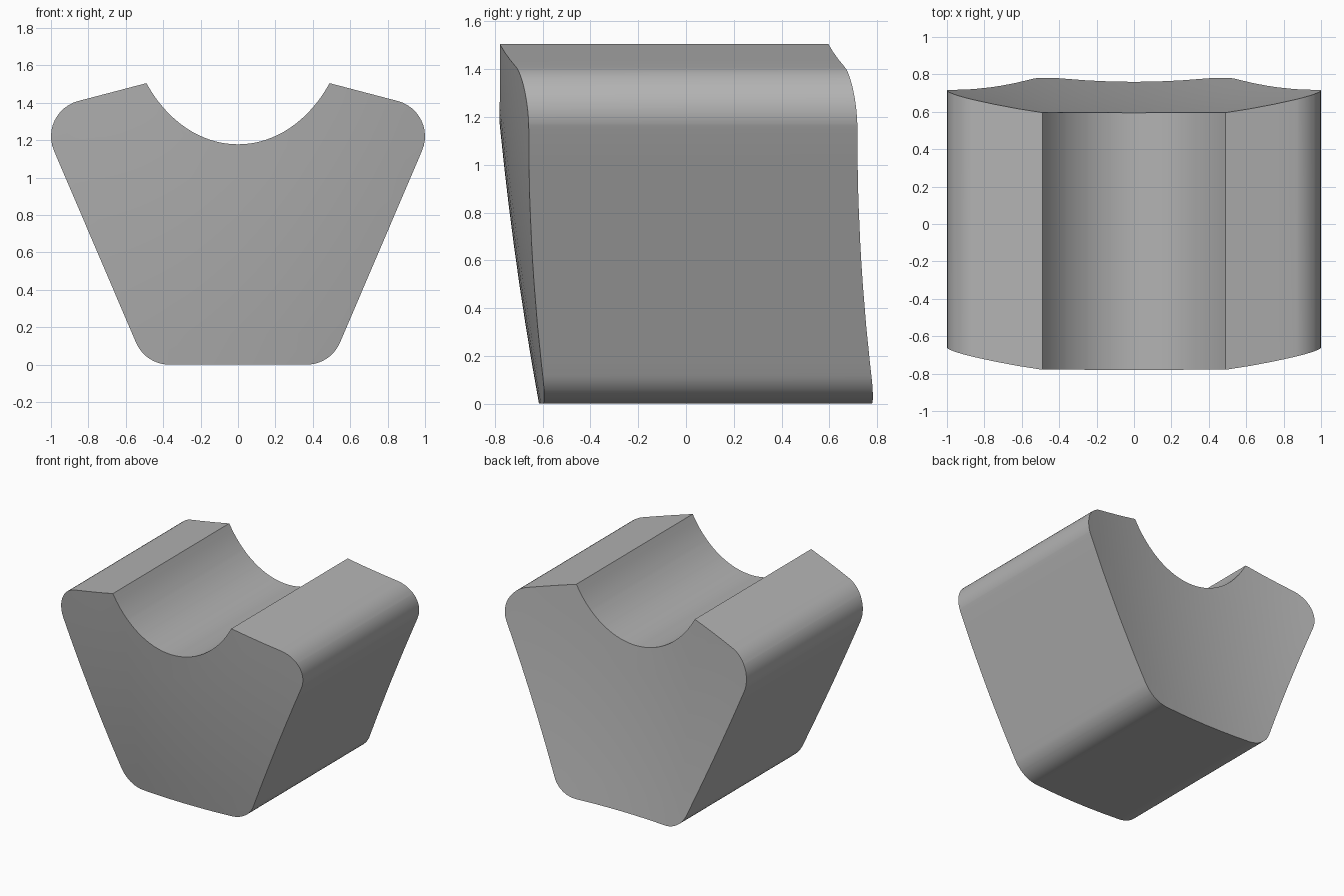
import bpy, bmesh, math
from mathutils import Vector

cube = bpy.data.objects.get("Cube")
if cube:
    bpy.data.objects.remove(cube)

DEPTH = 1.375


def fillet(a, corner, b, radius, steps=12):
    """Points of a round between the lines corner-a and corner-b."""
    a, c, b = Vector(a), Vector(corner), Vector(b)
    u, v = (a - c).normalized(), (b - c).normalized()
    half = u.angle(v) / 2
    centre = c + (u + v).normalized() * radius / math.sin(half)
    start = c + u * radius / math.tan(half) - centre
    end = c + v * radius / math.tan(half) - centre
    sweep = math.pi - 2 * half
    points = []
    for i in range(steps + 1):
        t = i / steps
        p = (start * math.sin((1 - t) * sweep) + end * math.sin(t * sweep)) / math.sin(sweep)
        points.append(centre + p)
    return points


def end_surface(x, z):
    """Leaning, gently bowed shape shared by both ends."""
    return -0.615 - 0.182 * z + 0.0354 * z * z + 0.123 * x * x


# Half profile: cradle curve, rounded shoulder, rounded foot
tip, shoulder, foot = (0.49, 1.505), (1.073, 1.352), (0.495, 0)
half = []
for i in range(17):
    x = tip[0] * i / 16
    half.append(Vector((x, 1.178 + 0.773 * (1 - math.sqrt(1 - (x / 0.6) ** 2)))))
half += fillet(tip, shoulder, foot, 0.195)
half += fillet(shoulder, foot, (0, 0), 0.195)
profile = half + [Vector((-p.x, p.y)) for p in reversed(half[1:])]

# Flat end face, sliced into a grid and then bowed
bm = bmesh.new()
bm.faces.new([bm.verts.new((p.x, 0, p.y)) for p in profile])
slices = [((i / 8, 0, 0), (1, 0, 0)) for i in range(-7, 8)]
slices += [((0, 0, i / 6), (0, 0, 1)) for i in range(1, 9)]
for point, normal in slices:
    bmesh.ops.bisect_plane(bm, geom=bm.verts[:] + bm.edges[:] + bm.faces[:],
                           dist=0.0005, plane_co=point, plane_no=normal)
for v in bm.verts:
    v.co.y = end_surface(v.co.x, v.co.z)

# Sweep the end straight back to form the block
result = bmesh.ops.extrude_face_region(bm, geom=bm.faces[:], use_keep_orig=True)
moved = [g for g in result["geom"] if isinstance(g, bmesh.types.BMVert)]
bmesh.ops.translate(bm, verts=moved, vec=(0, DEPTH, 0))
bmesh.ops.recalc_face_normals(bm, faces=bm.faces[:])

mesh = bpy.data.meshes.new("cradle_block")
bm.to_mesh(mesh)
bm.free()
block = bpy.data.objects.new("cradle_block", mesh)
bpy.context.collection.objects.link(block)

# Plain grey material
grey = bpy.data.materials.new("plain_grey")
grey.use_nodes = True
colour = (0.45, 0.45, 0.45, 1)
grey.diffuse_color = colour
grey.node_tree.nodes["Principled BSDF"].inputs["Base Color"].default_value = colour
mesh.materials.append(grey)

bpy.ops.object.select_all(action='DESELECT')
block.select_set(True)
bpy.context.view_layer.objects.active = block
bpy.ops.object.shade_smooth_by_angle(angle=math.radians(30))
